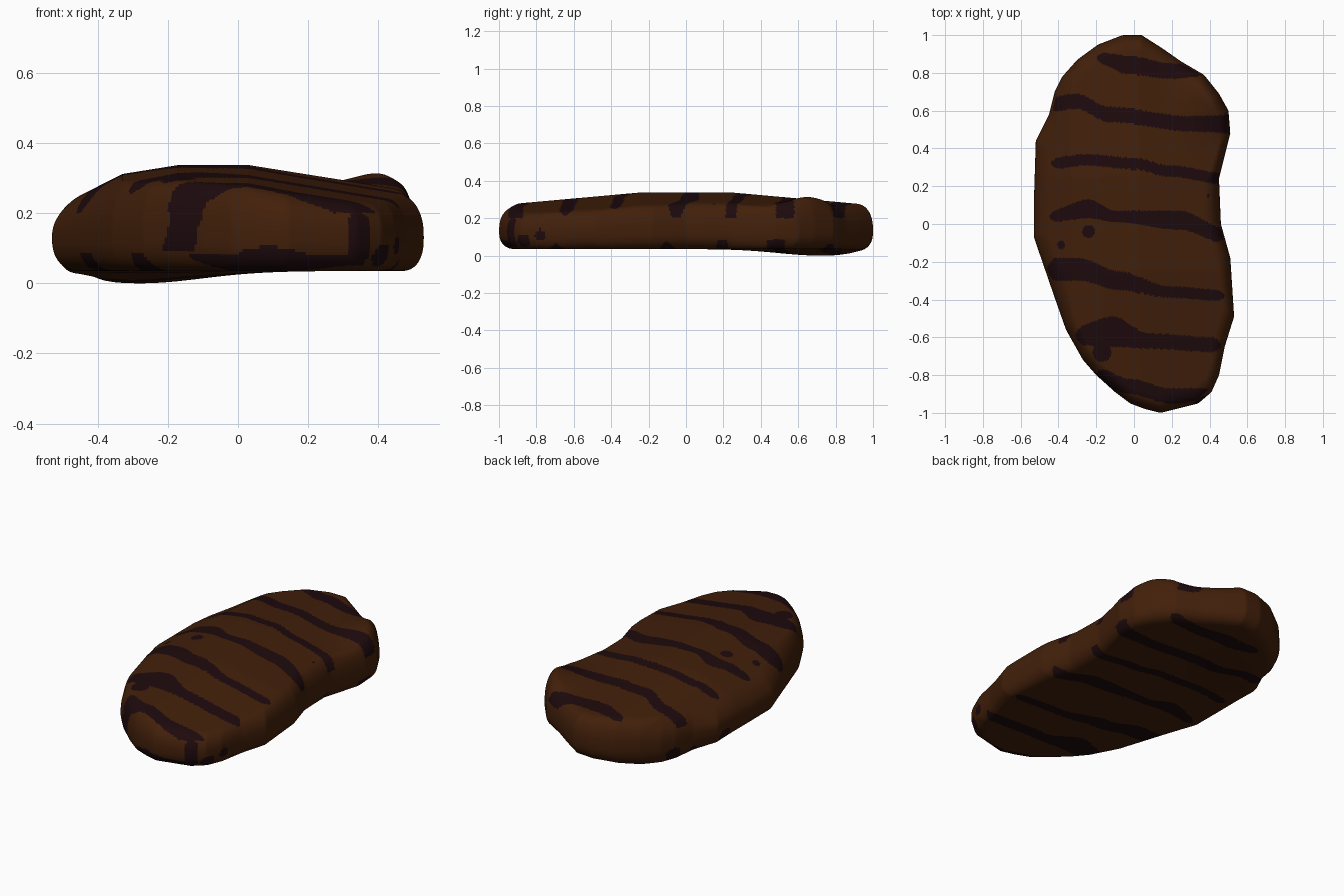
import bpy, bmesh, math
from mathutils import Vector

cube = bpy.data.objects.get("Cube")
if cube:
    bpy.data.objects.remove(cube, do_unlink=True)

SEGMENTS, RINGS = 480, 100
EDGE, RIM = 0.09, 0.13          # rounding width and height of the widest line

# Outline of the slab, clockwise from the back
OUTLINE = [(.04, 1), (.15, .93), (.25, .86), (.37, .79), (.45, .69), (.5, .6), (.51, .48),
           (.45, .24), (.46, 0), (.51, -.18), (.53, -.49), (.48, -.65), (.45, -.8),
           (.41, -.89), (.34, -.95), (.22, -.98), (.14, -1), (.06, -.98), (-.02, -.95),
           (-.1, -.89), (-.2, -.8), (-.27, -.72), (-.36, -.56), (-.42, -.39), (-.53, -.07),
           (-.53, .12), (-.52, .44), (-.45, .58), (-.42, .7), (-.38, .78), (-.3, .87),
           (-.19, .95), (-.06, 1)]

# Grill marks: x, y, half width along each one
MARKS = [
    [(-.2, .88, .03), (-.02, .84, .05), (.19, .81, .04), (.37, .81, .03)],
    [(-.45, .63, .04), (-.31, .65, .04), (-.13, .58, .04), (.3, .53, .04), (.55, .53, .05)],
    [(-.44, .32, .03), (-.26, .34, .03), (0, .32, .03), (.19, .28, .03), (.48, .24, .03)],
    [(-.45, .04, .03), (-.24, .08, .05), (-.1, .04, .03), (.24, .02, .05), (.48, -.06, .04)],
    [(-.46, -.24, .06), (-.29, -.24, .06), (-.08, -.3, .05), (.19, -.36, .03), (.48, -.38, .03)],
    [(-.31, -.59, .05), (-.11, -.57, .08), (.08, -.62, .04), (.46, -.64, .04)],
    [(-.2, -.8, .04), (-.02, -.86, .04), (.19, -.91, .04), (.42, -.91, .04)],
]
# Round sear spots: centre and radius
SPOTS = [((-.39, -.11, .29), .025), ((.4, .15, .29), .018), ((-.17, -.68, .3), .05),
         ((-.24, -.04, .32), .035), ((.45, -.78, .11), .03), ((.41, -.87, .08), .04),
         ((-.51, .37, .07), .05), ((-.41, .7, .05), .05)]


def material(name, colour):
    mat = bpy.data.materials.new(name)
    mat.use_nodes = True
    mat.diffuse_color = (*colour, 1)
    mat.node_tree.nodes["Principled BSDF"].inputs["Base Color"].default_value = (*colour, 1)
    return mat


def resample(points, count):
    """Spread points evenly along a closed polygon."""
    pts = [Vector(p) for p in points]
    edges = list(zip(pts, pts[1:] + pts[:1]))
    step = sum((b - a).length for a, b in edges) / count
    result, start = [], 0.0
    for a, b in edges:
        length = (b - a).length
        while len(result) * step < start + length and len(result) < count:
            result.append(a.lerp(b, (len(result) * step - start) / length))
        start += length
    return result


def bump(x, y, cx, cy, wx, wy):
    return math.exp(-((x - cx) / wx) ** 2 - ((y - cy) / wy) ** 2)


def top_height(x, y):
    slope = 0.16 * max(0, abs(x + .07) - .1) + 0.09 * max(0, abs(y) - .25)
    slope += 0.35 * max(0, -x - .33)
    return 0.337 - slope + 0.085 * bump(x, y, .45, .7, .17, .2)


def bottom_height(x, y):
    return 0.035 - 0.035 * bump(x, y, -.28, .72, .25, .32)


def on_mark(x, y):
    for path in MARKS:
        for (xa, ya, wa), (xb, yb, wb) in zip(path, path[1:]):
            if xa <= x < xb:
                k = (x - xa) / (xb - xa)
                k = k * k * (3 - 2 * k)
                end = min(1, (x - path[0][0]) / .04, (path[-1][0] - x) / .04)
                width = (wa + (wb - wa) * k) * math.sqrt(max(0, end))
                if abs(y - ya - (yb - ya) * k) < width:
                    return True
    return False


def is_seared(c):
    x, y, z = c
    if any((c - Vector(p)).length < r for p, r in SPOTS):
        return True
    # Drips down the front wall and the band along its foot
    if y < -.78:
        if .09 < z < .26 and abs(x + .15 - .25 * (z - .18)) < .045:
            return True
        if y < -.91 and .06 < z < .25 and abs(x - .345) < .028:
            return True
        if 0 < x < .36 and .05 < z < .09 + .015 * math.sin(x * 18):
            return True
    if z > .2:
        return on_mark(x, y)
    if z < .085:
        return on_mark(x, y + .05 - .03 * (x - .45))
    return False


# Slab: rings shrinking from the rim to the middle, above and below
bm = bmesh.new()
outline = resample(OUTLINE, SEGMENTS)
rim = [bm.verts.new((p.x, p.y, RIM)) for p in outline]
for height in (top_height, bottom_height):
    upper = height is top_height
    previous = rim
    for ring in range(1, RINGS):
        t = 1 - (ring / RINGS) ** 1.5
        current = []
        for p in outline:
            e = min(1, (1 - t) * p.length / EDGE)
            rounding = (1 - (1 - e) ** 2.4) ** (1 / 2.4)
            x, y = p * t
            current.append(bm.verts.new((x, y, RIM + (height(x, y) - RIM) * rounding)))
        for i in range(SEGMENTS):
            j = (i + 1) % SEGMENTS
            quad = [previous[i], previous[j], current[j], current[i]]
            bm.faces.new(quad if not upper else quad[::-1])
        previous = current
    centre = bm.verts.new((0, 0, height(0, 0)))
    for i in range(SEGMENTS):
        tri = [previous[i], previous[(i + 1) % SEGMENTS], centre]
        bm.faces.new(tri if not upper else tri[::-1])

bmesh.ops.recalc_face_normals(bm, faces=bm.faces)
lowest = min(v.co.z for v in bm.verts)
bmesh.ops.translate(bm, verts=bm.verts, vec=(0, 0, -lowest))
for face in bm.faces:
    face.smooth = True
    face.material_index = int(is_seared(face.calc_center_median()))

mesh = bpy.data.meshes.new("grilled_slab")
bm.to_mesh(mesh)
bm.free()
mesh.materials.append(material("cooked brown", (.054, .014, .003)))
mesh.materials.append(material("char dark", (.0125, .003, .004)))
slab = bpy.data.objects.new("grilled_slab", mesh)
bpy.context.collection.objects.link(slab)
